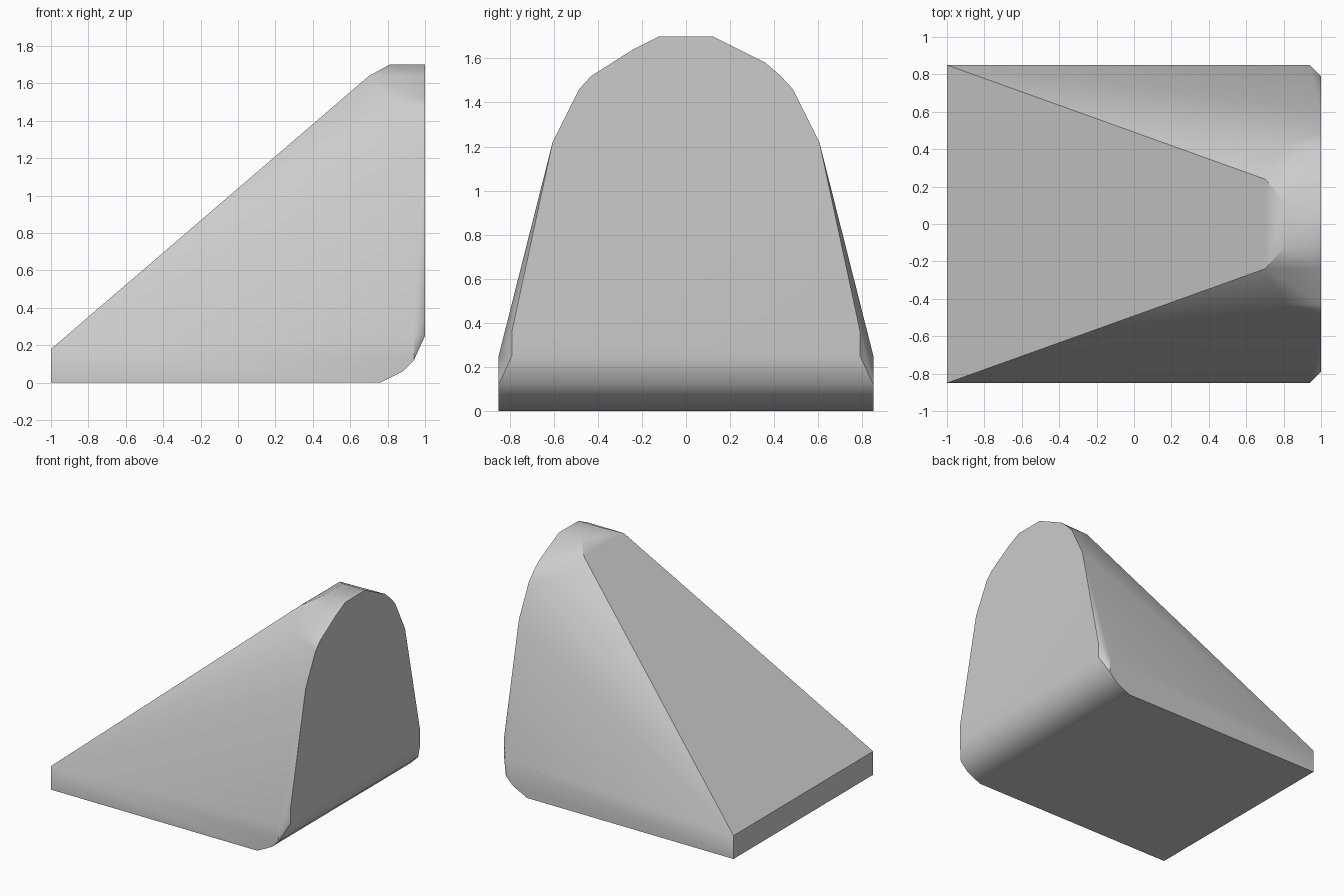
import bpy
import bmesh
import math

if "Cube" in bpy.data.objects:
    bpy.data.objects.remove(bpy.data.objects["Cube"], do_unlink=True)

# Plain grey finish
grey = bpy.data.materials.new("plain_grey")
grey.use_nodes = True
colour = (0.6, 0.6, 0.6, 1)
grey.diffuse_color = colour
grey.node_tree.nodes["Principled BSDF"].inputs["Base Color"].default_value = colour

HALF = 0.85     # half width of the base
LIP = 0.18      # height of the thin end

# Half outline points (x, y, z), mirrored across y
points = [(-1, HALF, 0), (-1, HALF, LIP)]

# Rounded lower edge under the tall end, with clipped corners
points += [(x, HALF, z) for x, z in ((0.76, 0), (0.88, 0.06), (0.94, 0.12), (0.94, 0.25))]
points += [(1, 0.79, 0.25), (1, 0.79, 0.36)]

# Arch of the tall end
arch = [(0.12, 1.7), (0.24, 1.64), (0.43, 1.52), (0.485, 1.46), (0.605, 1.22)]
points += [(1, y, z) for y, z in arch]

# Ridge and shoulder behind the arch, where the ramp begins
points += [(0.81, 0.12, 1.7), (0.70, 0.24, 1.64), (0.81, 0.43, 1.52)]

# Wrap the outline in a closed skin
bm = bmesh.new()
for side in (1, -1):
    for x, y, z in points:
        bm.verts.new((x, y * side, z))
# One flank has a slightly fuller shoulder
bm.verts.new((1, 0.36, 1.58))
hull = bmesh.ops.convex_hull(bm, input=bm.verts[:])
loose = {g for g in hull["geom_interior"] + hull["geom_unused"]
         if isinstance(g, bmesh.types.BMVert)}
bmesh.ops.delete(bm, geom=list(loose), context="VERTS")
bmesh.ops.dissolve_limit(bm, angle_limit=math.radians(1),
                         verts=bm.verts[:], edges=bm.edges[:])
bmesh.ops.recalc_face_normals(bm, faces=bm.faces[:])

mesh = bpy.data.meshes.new("wedge_block")
bm.to_mesh(mesh)
bm.free()
mesh.materials.append(grey)
wedge = bpy.data.objects.new("wedge_block", mesh)
bpy.context.collection.objects.link(wedge)

# Soft shading on the ramp and rounded edges, crisp ends
bpy.context.view_layer.objects.active = wedge
wedge.select_set(True)
bpy.ops.object.shade_smooth_by_angle(angle=math.radians(32))
weighted = wedge.modifiers.new("weighted_normals", "WEIGHTED_NORMAL")
weighted.keep_sharp = True
